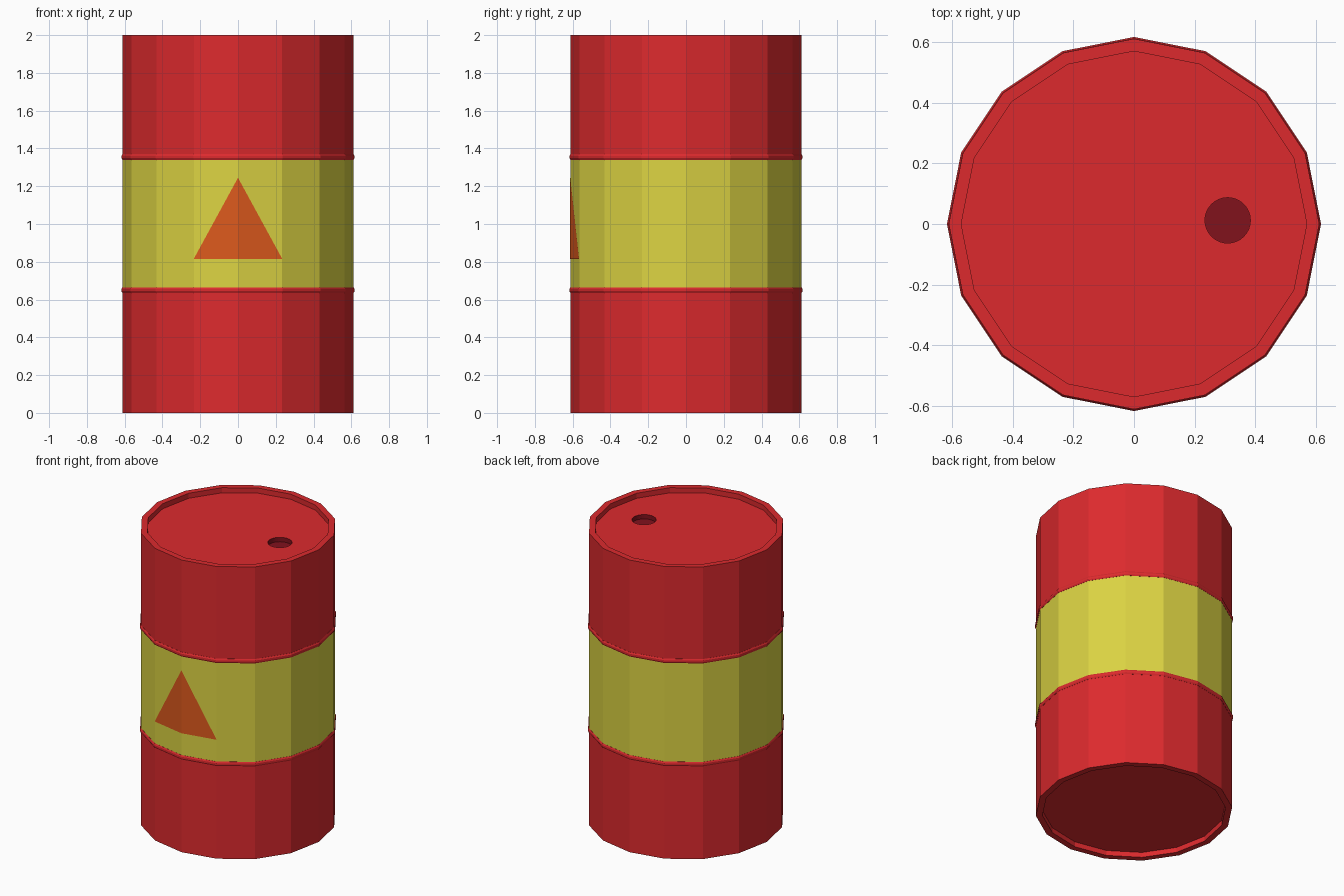
import bpy, bmesh
from math import sin, cos, tau, radians

if "Cube" in bpy.data.objects:
    bpy.data.objects.remove(bpy.data.objects["Cube"])

SIDES, R, INNER, LIP = 16, 0.611, 0.57, 0.035


def material(name, rgb):
    m = bpy.data.materials.new(name)
    m.diffuse_color = (*rgb, 1)
    m.use_nodes = True
    m.node_tree.nodes["Principled BSDF"].inputs["Base Color"].default_value = m.diffuse_color
    return m


RED = material("red_paint", (0.72, 0.023, 0.027))
YELLOW = material("yellow_paint", (0.71, 0.65, 0.055))
ORANGE = material("orange_paint", (0.71, 0.10, 0.012))
DARK = material("dark_red", (0.22, 0.006, 0.012))


def finish(name, bm, mats):
    bmesh.ops.recalc_face_normals(bm, faces=bm.faces)
    me = bpy.data.meshes.new(name)
    bm.to_mesh(me)
    bm.free()
    for m in mats:
        me.materials.append(m)
    ob = bpy.data.objects.new(name, me)
    bpy.context.collection.objects.link(ob)
    return ob


def revolve(name, profile, mats, closed=False, sides=SIDES, centre=(0, 0), band=None):
    """Spin (radius, z) points around z; open profiles get end caps."""
    bm = bmesh.new()
    rings = [[bm.verts.new((centre[0] + r * cos(tau * i / sides),
                            centre[1] + r * sin(tau * i / sides), z))
              for i in range(sides)] for r, z in profile]
    pairs = list(zip(rings, rings[1:]))
    if closed:
        pairs.append((rings[-1], rings[0]))
    for k, (a, b) in enumerate(pairs):
        for i in range(sides):
            j = (i + 1) % sides
            f = bm.faces.new((a[i], a[j], b[j], b[i]))
            f.material_index = int(k == band)
    if not closed:
        bm.faces.new(rings[0])
        bm.faces.new(rings[-1])
    return finish(name, bm, mats)


# Drum body with recessed ends and a painted yellow band
body = revolve("drum_body", [(INNER, LIP), (INNER, 0), (R, 0), (R, 0.65), (R, 1.355),
                             (R, 2), (INNER, 2), (INNER, 2 - LIP)],
               [RED, YELLOW], band=3)

# Filler hole sunk into the lid
lid = 2 - LIP
cutter = revolve("filler_hole_cutter", [(0.075, lid - 0.03), (0.075, lid + 0.1)],
                 [DARK], sides=32, centre=(0.309, 0.012))
cutter.hide_render = True
cutter.hide_viewport = True
cut = body.modifiers.new("filler_hole", 'BOOLEAN')
cut.operation, cut.solver, cut.object = 'DIFFERENCE', 'EXACT', cutter
cut.material_mode = 'TRANSFER'

# Raised ribs above and below the band
for name, z in (("lower_rib", 0.65), ("upper_rib", 1.355)):
    revolve(name, [(R - 0.015, z - 0.015), (R + 0.001, z - 0.015), (R + 0.006, z - 0.006),
                   (R + 0.006, z + 0.006), (R + 0.001, z + 0.015), (R - 0.015, z + 0.015)],
            [RED], closed=True)

# Warning triangle folded over the front edge of the drum
bm = bmesh.new()
r = R + 0.002
x, y = r * sin(radians(22.5)), -r * cos(radians(22.5))
apex, foot, left, right = [bm.verts.new(p) for p in
                           ((0, -r, 1.245), (0, -r, 0.815), (-x, y, 0.815), (x, y, 0.815))]
bm.faces.new((apex, left, foot))
bm.faces.new((apex, foot, right))
finish("warning_triangle", bm, [ORANGE])
